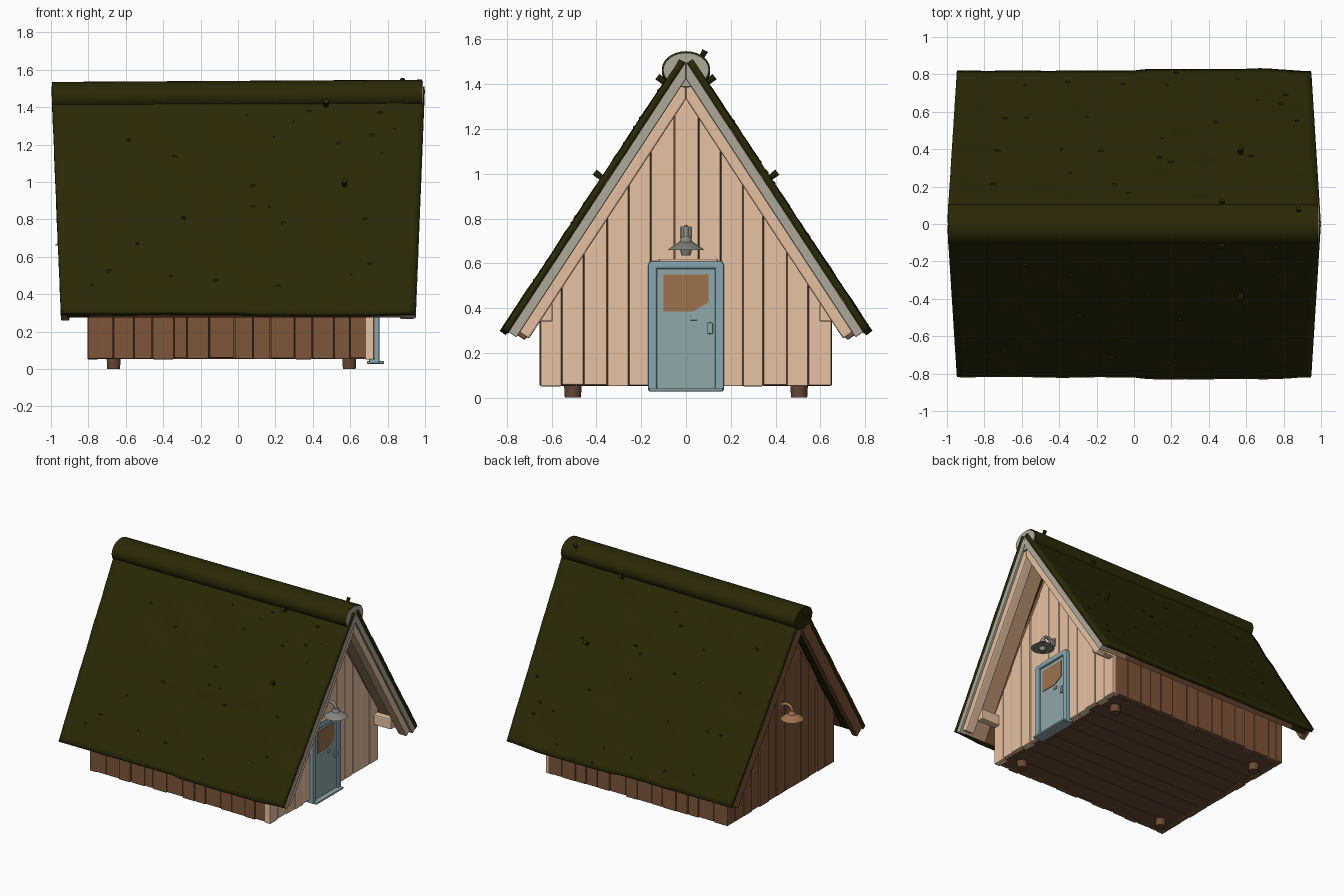
import bpy, bmesh, math, random
from mathutils import Vector, noise

random.seed(4)
if "Cube" in bpy.data.objects:
    bpy.data.objects.remove(bpy.data.objects["Cube"])


def material(name, r, g, b):
    m = bpy.data.materials.new(name)
    m.use_nodes = True
    m.diffuse_color = (r, g, b, 1)
    node = m.node_tree.nodes["Principled BSDF"]
    node.inputs["Base Color"].default_value = (r, g, b, 1)
    node.inputs["Roughness"].default_value = 0.9
    return m


TAN = material("pale wood", 0.86, 0.58, 0.39)
MID = material("shaded pale wood", 0.50, 0.30, 0.18)
BROWN = material("brown wood", 0.21, 0.092, 0.041)
DARK = material("dark wood", 0.14, 0.066, 0.037)
MOSS = material("moss green", 0.024, 0.0215, 0.002)
DOOR = material("door blue grey", 0.28, 0.385, 0.40)
FRAME = material("frame blue", 0.24, 0.39, 0.45)
GLASS = material("amber window", 0.34, 0.17, 0.075)
METAL = material("lamp grey", 0.24, 0.24, 0.21)
BARGE = material("weathered grey", 0.43, 0.40, 0.33)

# Roof slope, described in the y-z plane
RIDGE_Y, RIDGE_Z, EAVE_Y, EAVE_Z = 0.03, 1.51, 0.82, 0.305
LENGTH = math.hypot(EAVE_Y - RIDGE_Y, RIDGE_Z - EAVE_Z)
DY, DZ = (EAVE_Y - RIDGE_Y) / LENGTH, (EAVE_Z - RIDGE_Z) / LENGTH
PITCH = -DZ / DY
GABLE_TOP = 1.435


def slope(t, depth, side):
    """Point t down the slope, depth below the outer surface."""
    return side * (RIDGE_Y + DY * t + DZ * depth), RIDGE_Z + DZ * t - DY * depth


def rake(z):
    return 0.05 * (z - 0.3) / 1.2


def finish(bm, name, mat, bevel=0.0, smooth=False):
    mesh = bpy.data.meshes.new(name)
    bm.to_mesh(mesh)
    bm.free()
    mesh.materials.append(mat)
    ob = bpy.data.objects.new(name, mesh)
    bpy.context.collection.objects.link(ob)
    if bevel:
        mod = ob.modifiers.new("Bevel", "BEVEL")
        mod.width, mod.segments, mod.limit_method = bevel, 2, "ANGLE"
    if smooth:
        bpy.ops.object.select_all(action="DESELECT")
        ob.select_set(True)
        bpy.context.view_layer.objects.active = ob
        bpy.ops.object.shade_smooth_by_angle(angle=math.radians(40))
    return ob


def prism(name, profile, x0, x1, mat, bevel=0.0, raked=False):
    """Extrude a y-z profile along x."""
    bm = bmesh.new()
    ends = [[bm.verts.new((x + (math.copysign(rake(z), x) if raked else 0), y, z))
             for y, z in profile] for x in (x0, x1)]
    n = len(profile)
    bm.faces.new(ends[0])
    bm.faces.new(ends[1])
    for i in range(n):
        j = (i + 1) % n
        bm.faces.new((ends[0][i], ends[0][j], ends[1][j], ends[1][i]))
    bmesh.ops.recalc_face_normals(bm, faces=bm.faces)
    return finish(bm, name, mat, bevel)


def box(name, x0, x1, y0, y1, z0, z1, mat, bevel=0.0):
    return prism(name, [(y0, z0), (y1, z0), (y1, z1), (y0, z1)], x0, x1, mat, bevel)


def cone(name, centre, r1, r2, height, mat, sides=16):
    bm = bmesh.new()
    bmesh.ops.create_cone(bm, cap_ends=True, segments=sides, radius1=r1, radius2=r2, depth=height)
    bmesh.ops.translate(bm, vec=centre, verts=bm.verts)
    return finish(bm, name, mat, smooth=True)


def cuts(start, end, count, jitter):
    """Uneven plank edges between two limits."""
    step = (end - start) / count
    return [start + step * i + (random.uniform(-jitter, jitter) if 0 < i < count else 0)
            for i in range(count + 1)]


# Dark core behind the plank gaps
core_top = GABLE_TOP - 0.01
prism("house_core", [(-0.625, 0.06), (0.625, 0.06), (0.625, core_top - PITCH * 0.625),
                     (0, core_top), (-0.625, core_top - PITCH * 0.625)], -0.775, 0.705, DARK)

# Gable planks, cut to the roof line
for end, face, mat in (("door_end", 0.73, TAN), ("rear_end", -0.80, BROWN)):
    edges = cuts(-0.65, 0.65, 13, 0.008)
    for a, b in zip(edges, edges[1:]):
        a, b = a + 0.0015, b - 0.0015
        top = [(b, GABLE_TOP - PITCH * abs(b)), (a, GABLE_TOP - PITCH * abs(a))]
        if a < 0 < b:
            top.insert(1, (0, GABLE_TOP))
        shift = random.uniform(-0.005, 0.005)
        low = 0.05 + random.uniform(0, 0.008)
        inner = face - math.copysign(0.05, face)
        prism(end + "_plank", [(a, low), (b, low)] + top, inner, face + shift, mat, 0.005)

# Side wall planks
for s in (-1, 1):
    edges = cuts(-0.79, 0.715, 14, 0.02)
    for a, b in zip(edges, edges[1:]):
        out = 0.65 + random.uniform(-0.008, 0.003)
        box("side_plank", a + 0.0015, b - 0.0015, *sorted((s * 0.60, s * out)),
            0.052 + random.uniform(0, 0.008), 0.46, BROWN, 0.005)
    # Projecting wall plate and feet
    box("wall_plate", 0.70, 0.88, *sorted((s * 0.595, s * 0.65)), 0.34, 0.42, TAN, 0.008)
    for x in (-0.665, 0.595):
        cone("foot", (x, s * 0.505, 0.035), 0.036, 0.04, 0.07, DARK, 10)

# Floor boards
edges = cuts(-0.62, 0.62, 9, 0.015)
for a, b in zip(edges, edges[1:]):
    box("floor_board", -0.77, 0.70, a + 0.002, b - 0.002, 0.053, 0.08, DARK, 0.003)

# Roof slopes
for s in (-1, 1):
    bm = bmesh.new()
    bmesh.ops.create_grid(bm, x_segments=48, y_segments=36, size=0.5)
    for v in bm.verts:
        u, t = v.co.x * 2, (v.co.y + 0.5) * LENGTH
        swell = 0.012 * max(0, min(1, u / 0.1, (0.95 - u) / 0.2)) * t / LENGTH
        lump = 0.006 * noise.noise(Vector((u * 4, t * 6, s * 3))) \
            + 0.003 * noise.noise(Vector((u * 9, t * 30, s * 7)))
        y, z = slope(t + swell, -lump - swell * 0.3, s)
        v.co = (u * (0.947 + rake(z)), y, z)
    if s < 0:
        bmesh.ops.reverse_faces(bm, faces=bm.faces)
    moss = finish(bm, "moss_roof", MOSS, smooth=True)
    solid = moss.modifiers.new("Solidify", "SOLIDIFY")
    solid.thickness, solid.offset = 0.03, -1

    def strip(d0, d1, cut=0.0):
        """Board section between two depths, cut plumb at the ridge."""
        apex = RIDGE_Z + PITCH * RIDGE_Y
        return [(0, apex - d0 / DY), slope(LENGTH - cut, d0, s),
                slope(LENGTH - cut, d1, s), (0, apex - d1 / DY)]

    under = strip(0.028, 0.07, 0.01)
    prism("roof_lining", under, -0.79, 0.72, BROWN)
    prism("roof_lining_door_end", under, 0.72, 0.915, MID, raked=True)
    prism("roof_lining_rear_end", under, -0.915, -0.79, MOSS, raked=True)
    prism("barge_board_door_end", strip(0.03, 0.072, 0.005), 0.90, 0.9495, BARGE, 0.004, True)
    prism("rafter_door_end", strip(0.07, 0.122, 0.03), 0.865, 0.937, TAN, 0.008, True)
    prism("barge_board_rear_end", strip(0.022, 0.11, 0.015), -0.945, -0.90, BROWN, 0.006, True)

    # Moss tufts and a few curled sprigs
    bm = bmesh.new()
    for i in range(26):
        x, t = random.uniform(-0.9, 0.9), random.uniform(0.15, LENGTH - 0.02)
        y, z = slope(t, 0.001, s)
        new = bmesh.ops.create_icosphere(bm, subdivisions=1, radius=random.uniform(0.005, 0.010))
        for v in new["verts"]:
            v.co.x *= 2
            v.co += Vector((x, y, z))
    finish(bm, "moss_tufts", MOSS, smooth=True)
    for x, t in ((0.47, 0.12), (0.57, 0.63)):
        y, z = slope(t, -0.015, s)
        sprig = cone("moss_sprig", (0, 0, 0), 0.012, 0.015, 0.05, MOSS, 8)
        sprig.location = (x, y, z)
        sprig.rotation_euler.x = -s * 0.9

# Ridge roll
bm = bmesh.new()
bmesh.ops.create_cone(bm, cap_ends=True, segments=28, radius1=1, radius2=1, depth=2)
for v in bm.verts:
    x, y, z = v.co.z * 0.989 - 0.006, v.co.y * 0.108, v.co.x * 0.081
    v.co = (x, y, 1.46 + z + 0.006 * x)
bmesh.ops.recalc_face_normals(bm, faces=bm.faces)
finish(bm, "ridge_roll", MOSS, smooth=True)
ring = [(0.102 * math.cos(a), 1.464 + 0.076 * math.sin(a))
        for a in (math.tau * i / 24 for i in range(24))]
prism("ridge_end_cap", ring, 0.98, 0.990, BARGE)
ridge_sprig = cone("ridge_sprig", (0, 0, 0), 0.01, 0.014, 0.045, MOSS, 8)
ridge_sprig.location = (0.88, 0.075, 1.53)
ridge_sprig.rotation_euler.x = -0.5

# Door with frame, window and fittings
box("door_panel", 0.70, 0.742, -0.14, 0.14, 0.035, 0.585, DOOR)
for s in (-1, 1):
    box("door_jamb", 0.70, 0.757, *sorted((s * 0.13, s * 0.17)), 0.03, 0.60, FRAME, 0.008)
box("door_head", 0.70, 0.757, -0.165, 0.165, 0.575, 0.61, FRAME, 0.01)
box("door_lintel", 0.70, 0.75, -0.12, 0.14, 0.605, 0.62, TAN, 0.005)
box("door_step", 0.69, 0.78, -0.165, 0.165, 0.028, 0.042, DOOR, 0.004)
prism("window_pane", [(-0.1, 0.385), (0.03, 0.385), (0.1, 0.425), (0.1, 0.55), (-0.1, 0.55)],
      0.739, 0.746, GLASS)
box("door_handle", 0.74, 0.755, 0.095, 0.12, 0.285, 0.335, DOOR, 0.004)
box("door_latch", 0.74, 0.75, 0.02, 0.05, 0.345, 0.365, DOOR, 0.003)


# Gooseneck lamps
def lamp(name, wall, s, mat):
    x = wall + s * 0.1
    cone(name + "_shade", (x, 0, 0.678), 0.082, 0.03, 0.036, mat, 20)
    cone(name + "_cap", (x, 0, 0.709), 0.03, 0.018, 0.028, mat)
    cone(name + "_bulb", (x, 0, 0.650), 0.02, 0.028, 0.03, mat)
    box(name + "_bracket", *sorted((wall, wall + s * 0.015)), -0.025, 0.025, 0.70, 0.765, mat, 0.006)
    curve = bpy.data.curves.new(name + "_arm", "CURVE")
    curve.dimensions, curve.bevel_depth, curve.bevel_resolution = "3D", 0.012, 2
    spline = curve.splines.new("POLY")
    spline.points.add(8)
    for i, p in enumerate(spline.points):
        a = math.pi * i / 8
        p.co = (wall + s * (0.055 - 0.045 * math.cos(a)), 0, 0.72 + 0.04 * math.sin(a), 1)
    curve.materials.append(mat)
    bpy.context.collection.objects.link(bpy.data.objects.new(name + "_arm", curve))


lamp("door_lamp", 0.73, 1, METAL)
lamp("rear_lamp", -0.80, -1, GLASS)
